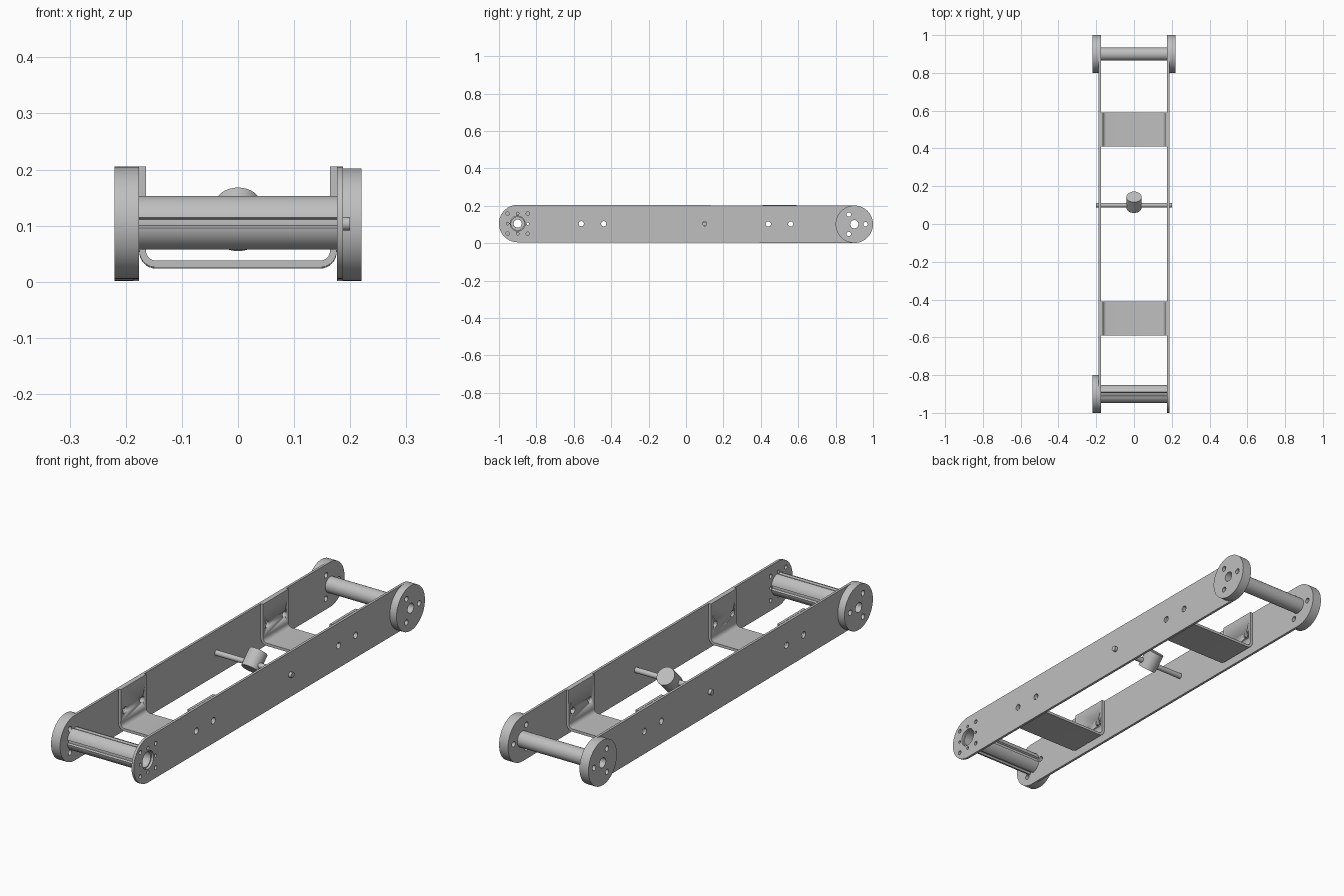
import bpy, bmesh
from math import sin, cos, pi, radians
from mathutils import Matrix

cube = bpy.data.objects.get("Cube")
if cube:
    bpy.data.objects.remove(cube, do_unlink=True)

steel = bpy.data.materials.new("grey_steel")
steel.use_nodes = True
GREY = (0.52, 0.52, 0.52, 1)
steel.diffuse_color = GREY
steel.node_tree.nodes["Principled BSDF"].inputs["Base Color"].default_value = GREY

# The whole frame leans very slightly, front end up
PLACE = Matrix.Translation((0, 0, 0.1035)) @ Matrix.Rotation(-0.0019, 4, 'X')
ALONG_X = Matrix.Rotation(pi / 2, 4, 'Z') @ Matrix.Rotation(pi / 2, 4, 'X')
ALONG_Y = Matrix.Rotation(pi / 2, 4, 'X')
END, R = 0.9, 0.1          # end pivot distance and plate half height
INNER, OUTER, RIM = 0.176, 0.187, 0.22


def arc(cx, cy, r, start=0, sweep=360, n=32):
    closed = sweep == 360
    steps = n if closed else n + 1
    return [(cx + r * cos(radians(start + sweep * i / n)),
             cy + r * sin(radians(start + sweep * i / n))) for i in range(steps)]


def ring(cx, count, dist, r, start=0):
    """Circular pattern of small holes."""
    angles = [2 * pi * i / count + radians(start) for i in range(count)]
    return [arc(cx + dist * cos(a), dist * sin(a), r, n=16) for a in angles]


def prism(name, loops, lo, hi, axis=ALONG_X, place=PLACE):
    """Extrude an outline, with hole loops, from lo to hi along the axis."""
    curve = bpy.data.curves.new(name, 'CURVE')
    curve.dimensions = '2D'
    curve.fill_mode = 'BOTH'
    curve.extrude = (hi - lo) / 2
    for loop in loops:
        spline = curve.splines.new('POLY')
        spline.points.add(len(loop) - 1)
        for point, (x, y) in zip(spline.points, loop):
            point.co = (x, y, 0, 1)
        spline.use_cyclic_u = True
    ob = bpy.data.objects.new(name, curve)
    bpy.context.collection.objects.link(ob)
    bpy.ops.object.select_all(action='DESELECT')
    ob.select_set(True)
    bpy.context.view_layer.objects.active = ob
    bpy.ops.object.convert(target='MESH')
    ob = bpy.context.view_layer.objects.active
    ob.name = name
    mesh = ob.data
    mesh.transform(place @ axis @ Matrix.Translation((0, 0, (lo + hi) / 2)))
    bm = bmesh.new()
    bm.from_mesh(mesh)
    bmesh.ops.remove_doubles(bm, verts=bm.verts, dist=0.00005)
    bmesh.ops.recalc_face_normals(bm, faces=bm.faces)
    bm.to_mesh(mesh)
    bm.free()
    mesh.materials.clear()
    mesh.materials.append(steel)
    bpy.ops.object.shade_smooth_by_angle(angle=radians(30))
    return ob


def span(side, a, b):
    return sorted((side * a, side * b))


BOLTS = [s * y for s in (-1, 1) for y in (0.44, 0.56)]

# Side plates with rounded ends, bolt holes and pivot holes
for side, label in ((1, "left"), (-1, "right")):
    outline = arc(END, 0, R, -90, 180) + arc(-END, 0, R, 90, 180)
    holes = [arc(y, 0, 0.014, n=16) for y in BOLTS] + [arc(0.1, 0, 0.0125, n=16)]
    holes += [arc(END, 0, 0.022)] + ring(END, 3, 0.06, 0.012)
    if side > 0:
        holes += [arc(-END, 0, 0.04)]
        holes += ring(-END, 4, 0.076, 0.009, 45) + ring(-END, 4, 0.054, 0.007)
    else:
        holes += [arc(-END, 0, 0.022)] + ring(-END, 3, 0.06, 0.012)
    prism(label + "_side_plate", [outline] + holes, *span(side, INNER, OUTER))

# End discs: both sides at the back, only the right side at the front
for label, side, y in (("back_left", 1, END), ("back_right", -1, END),
                       ("front_right", -1, -END)):
    loops = [arc(y, 0, R, n=64), arc(y, 0, 0.022)] + ring(y, 3, 0.06, 0.012)
    prism(label + "_disc", loops, *span(side, OUTER, RIM))

# Back cross tube is plain, front cross tube has four lengthwise grooves
prism("back_cross_tube", [arc(END, 0, 0.035), arc(END, 0, 0.024)], -INNER, INNER)
grooved = []
for i in range(96):
    r = 0.041 if (i + 2) % 24 <= 4 else 0.049
    grooved.append((-END + r * cos(2 * pi * i / 96), r * sin(2 * pi * i / 96)))
prism("front_cross_tube", [grooved, arc(-END, 0, 0.035)], -INNER, INNER)

# U-shaped brackets with bolt holes in both flanges
TOP, BASE, T, BEND = 0.101, -0.079, 0.012, 0.03
cx, cy = INNER - BEND, BASE + BEND
half = arc(cx, cy, BEND, -90, 90, 8) + [(INNER, TOP), (INNER - T, TOP)]
half += arc(cx, cy, BEND - T, 0, -90, 8)
outer, inner = half[:10], half[10:]
mirror = lambda pts: [(-x, y) for x, y in reversed(pts)]
channel = outer + inner + mirror(inner) + mirror(outer)
for label, y in (("front", -0.5), ("back", 0.5)):
    bracket = prism(label + "_bracket", [channel], -y - 0.09, -y + 0.09, ALONG_Y)
    for bolt in (y - 0.06, y + 0.06):
        cutter = prism("bolt_cutter", [arc(bolt, 0, 0.014, n=16)], -0.3, 0.3)
        cutter.hide_render = True
        bpy.context.view_layer.objects.active = bracket
        cut = bracket.modifiers.new("bolt_hole", 'BOOLEAN')
        cut.operation = 'DIFFERENCE'
        cut.solver = 'EXACT'
        cut.object = cutter
        bpy.ops.object.modifier_apply(modifier=cut.name)
        bpy.data.objects.remove(cutter, do_unlink=True)

# Thin middle rod carrying a tilted round knob
prism("middle_rod", [arc(0.1, 0, 0.012, n=24)], -0.2, 0.2)
tilt = PLACE @ Matrix.Translation((0, 0.115, 0.008)) @ Matrix.Rotation(-pi / 4, 4, 'X')
prism("knob", [arc(0, 0, 0.04, n=48)], -0.04, 0.04, Matrix.Identity(4), tilt)
